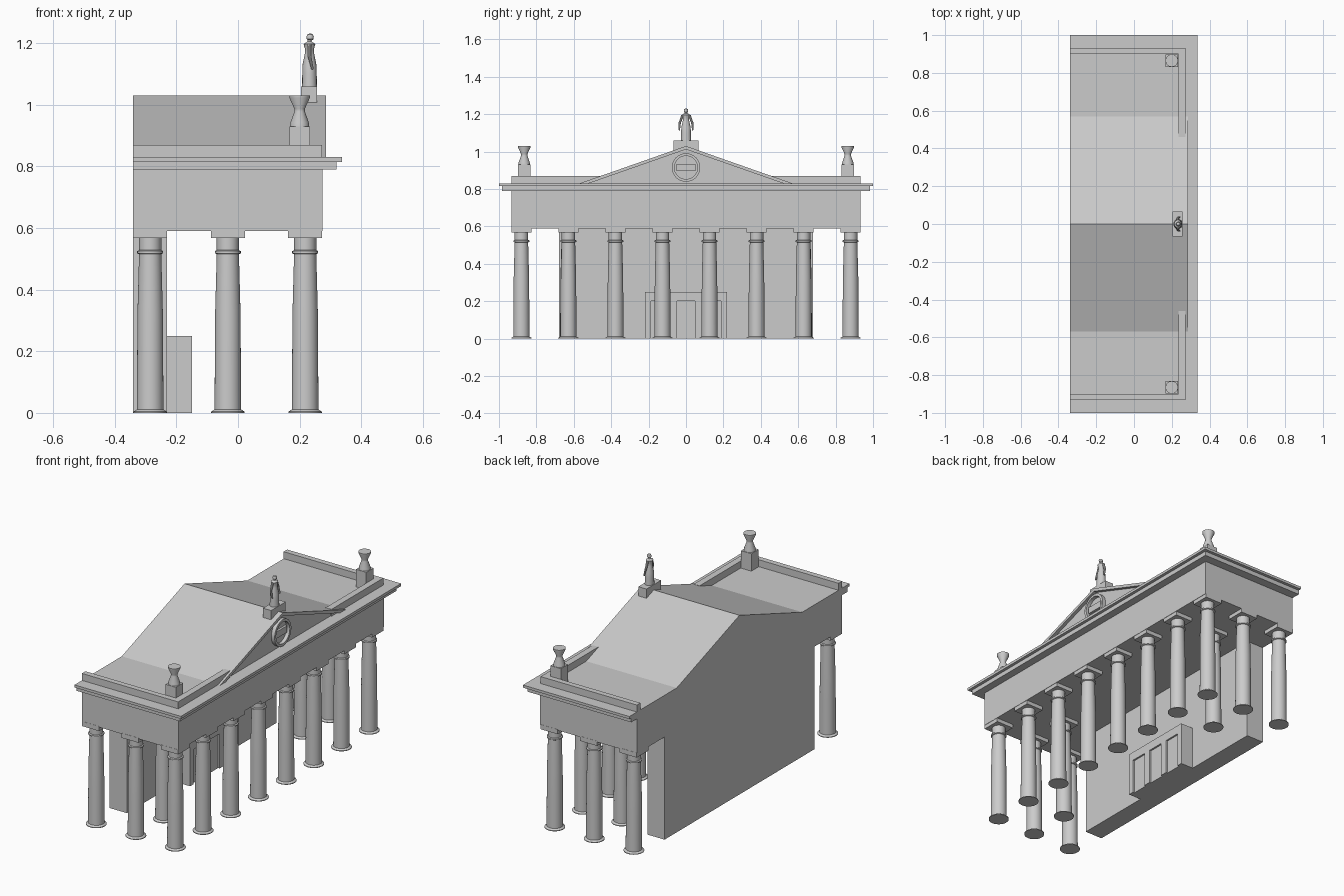
import bpy, bmesh
from math import sin, cos, pi
from mathutils import Vector, Matrix

if "Cube" in bpy.data.objects:
    bpy.data.objects.remove(bpy.data.objects["Cube"])


def finish(name, bm, smooth=False):
    bmesh.ops.recalc_face_normals(bm, faces=bm.faces)
    me = bpy.data.meshes.new(name)
    bm.to_mesh(me)
    bm.free()
    ob = bpy.data.objects.new(name, me)
    bpy.context.collection.objects.link(ob)
    if smooth:
        bpy.ops.object.select_all(action='DESELECT')
        ob.select_set(True)
        bpy.context.view_layer.objects.active = ob
        bpy.ops.object.shade_smooth_by_angle(angle=0.6)
    return ob


def box(name, x0, x1, y0, y1, z0, z1):
    bm = bmesh.new()
    bmesh.ops.create_cube(bm, size=1)
    for v in bm.verts:
        v.co = ((x0 + x1) / 2 + v.co.x * (x1 - x0),
                (y0 + y1) / 2 + v.co.y * (y1 - y0),
                (z0 + z1) / 2 + v.co.z * (z1 - z0))
    return finish(name, bm)


def prism(name, yz, x0, x1):
    """Extrude a (y, z) outline along x."""
    bm = bmesh.new()
    f = bm.faces.new([bm.verts.new((x0, y, z)) for y, z in yz])
    new = bmesh.ops.extrude_face_region(bm, geom=[f], use_keep_orig=True)["geom"]
    for v in new:
        if isinstance(v, bmesh.types.BMVert):
            v.co.x = x1
    return finish(name, bm)


def lathe(name, profile, loc, n=32, closed=False, scale=(1, 1, 1), axis_x=False):
    """Revolve an (r, z) profile; closed makes a ring, otherwise ends are capped."""
    bm = bmesh.new()
    rings = [[bm.verts.new((r * cos(2 * pi * i / n), r * sin(2 * pi * i / n), z))
              for i in range(n)] for r, z in profile]
    pairs = list(zip(rings, rings[1:]))
    if closed:
        pairs.append((rings[-1], rings[0]))
    else:
        bm.faces.new(rings[0])
        bm.faces.new(rings[-1])
    for a, b in pairs:
        for i in range(n):
            j = (i + 1) % n
            bm.faces.new((a[i], a[j], b[j], b[i]))
    m = Matrix.Translation(loc) @ Matrix.Diagonal((*scale, 1))
    if axis_x:
        m = m @ Matrix.Rotation(pi / 2, 4, 'Y')
    bm.transform(m)
    return finish(name, bm, True)


def limb(name, a, b, r0, r1):
    a, b = Vector(a), Vector(b)
    bm = bmesh.new()
    bmesh.ops.create_cone(bm, cap_ends=True, segments=10, radius1=r0, radius2=r1,
                          depth=(b - a).length)
    rot = Vector((0, 0, 1)).rotation_difference(b - a).to_matrix().to_4x4()
    bm.transform(Matrix.Translation((a + b) / 2) @ rot)
    return finish(name, bm, True)


BACK = -0.34

# Columns with square abacus blocks
COLUMN = [(0.054, 0), (0.054, 0.004), (0.043, 0.011), (0.042, 0.20), (0.041, 0.33),
          (0.036, 0.515), (0.042, 0.518), (0.042, 0.525), (0.036, 0.528),
          (0.036, 0.57)]
spots = [(0.218, -0.88 + i * 1.76 / 7) for i in range(8)]
for s in (-1, 1):
    spots += [(-0.033, s * 0.88), (-0.285, s * 0.88), (-0.033, s * 0.63)]
for x, y in spots:
    lathe("column", COLUMN, (x, y, 0))
    box("abacus", x - 0.055, x + 0.055, y - 0.053, y + 0.053, 0.568, 0.595)

# Back wall, entablature and stepped cornice
box("back_wall", BACK, -0.23, -0.68, 0.68, 0, 0.60)
box("entablature", BACK, 0.275, -0.932, 0.932, 0.59, 0.79)
box("cornice_lower", BACK, 0.32, -0.983, 0.983, 0.79, 0.815)
box("cornice_upper", BACK, 0.337, -1, 1, 0.815, 0.83)

# Entrance block with three shallow doorways
comb = [(-0.22, 0), (-0.22, 0.25), (0.22, 0.25), (0.22, 0)]
for c in (0.14, 0, -0.14):
    comb += [(c + 0.048, 0), (c + 0.048, 0.2), (c - 0.048, 0.2), (c - 0.048, 0)]
prism("entrance_front", comb, -0.16, -0.15)
box("entrance_block", -0.23, -0.16, -0.22, 0.22, 0, 0.25)

# Gabled roof and raking frame around the tympanum
prism("roof", [(-0.57, 0.83), (0.57, 0.83), (0, 1.03)], BACK, 0.265)
prism("raking_cornice", [(-0.57, 0.83), (0, 1.03), (0.57, 0.83), (0.52, 0.83),
                         (0, 1.012), (-0.52, 0.83)], 0.265, 0.285)

# Round medallion with a plain panel
lathe("medallion_ring", [(0.076, 0), (0.076, 0.024), (0.062, 0.024), (0.062, 0)],
      (0.262, 0, 0.915), 40, closed=True, axis_x=True)
box("medallion_panel", 0.262, 0.278, -0.05, 0.05, 0.897, 0.935)

# Parapet, urns and their pedestals on both sides
URN = [(0.031, 0.92), (0.030, 0.942), (0.017, 0.978), (0.017, 0.987), (0.033, 1.022),
       (0.033, 1.03)]
for s in (-1, 1):
    y0, y1 = sorted((s * 0.90, s * 0.932))
    box("parapet_side", BACK, 0.272, y0, y1, 0.83, 0.87)
    y0, y1 = sorted((s * 0.46, s * 0.90))
    box("parapet_front", 0.235, 0.272, y0, y1, 0.83, 0.87)
    y0, y1 = sorted((s * 0.832, s * 0.898))
    box("urn_pedestal", 0.167, 0.233, y0, y1, 0.83, 0.93)
    lathe("urn", URN, (0.20, s * 0.865, 0))

# Robed figure on the ridge
X = 0.232
box("statue_pedestal", X - 0.027, X + 0.025, -0.066, 0.066, 1.0, 1.06)
lathe("statue_robe", [(0.027, 1.06), (0.026, 1.10), (0.025, 1.13), (0.017, 1.165),
                      (0.016, 1.18), (0.021, 1.197), (0.008, 1.205), (0.007, 1.212)],
      (X, 0, 0), 16, scale=(0.9, 1, 1))
lathe("statue_head", [(0.004, 1.207), (0.011, 1.213), (0.012, 1.221), (0.009, 1.228),
                      (0.003, 1.231)], (X + 0.002, 0, 0), 12)
for s in (-1, 1):
    limb("statue_upper_arm", (X, s * 0.018, 1.195), (X, s * 0.033, 1.155), 0.007, 0.006)
    limb("statue_forearm", (X, s * 0.033, 1.158), (X + 0.01, s * 0.036, 1.115), 0.006, 0.004)
